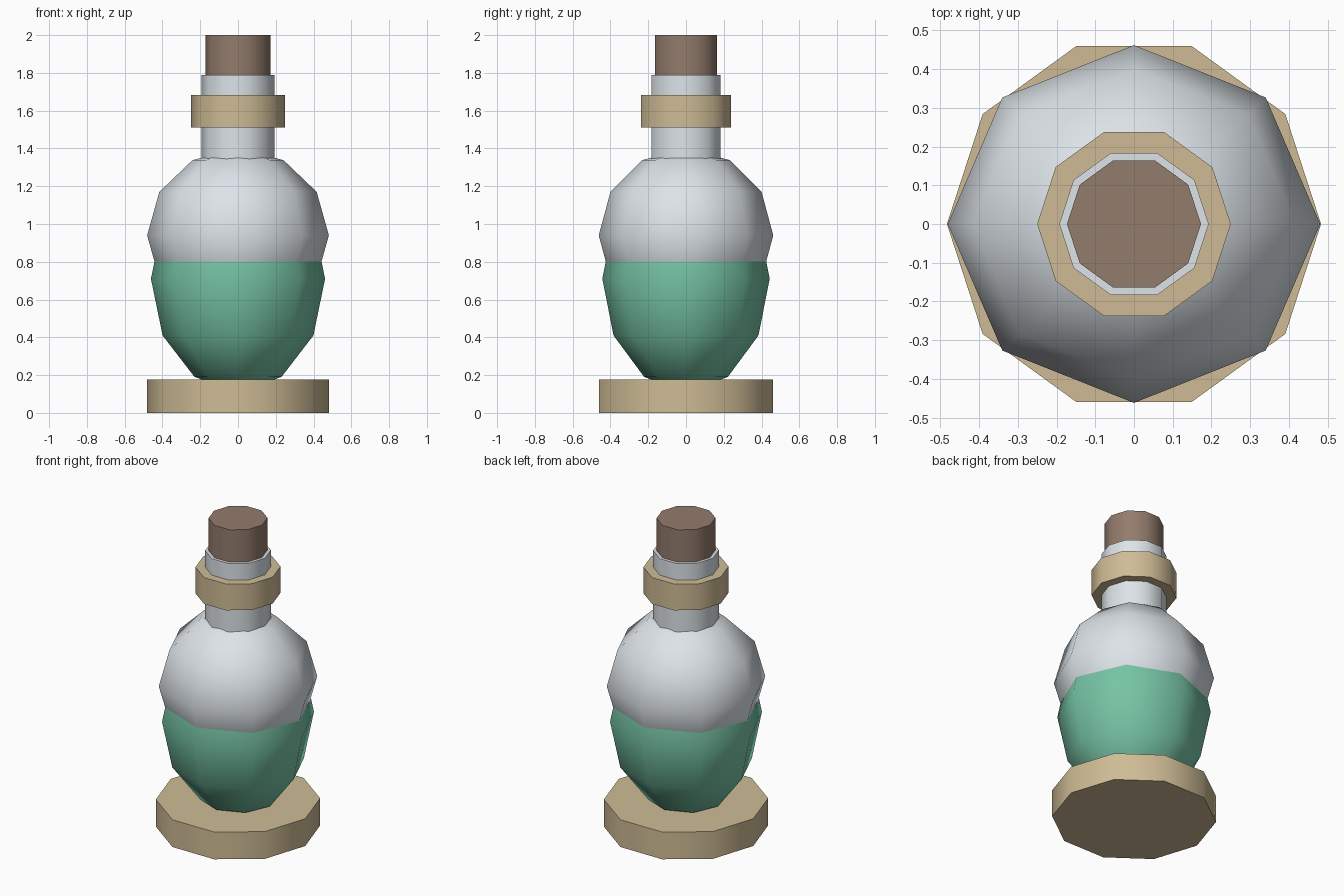
import bpy
import math

if "Cube" in bpy.data.objects:
    bpy.data.objects.remove(bpy.data.objects["Cube"])


def material(name, rgb):
    mat = bpy.data.materials.new(name)
    mat.diffuse_color = (*rgb, 1)
    mat.use_nodes = True
    mat.node_tree.nodes["Principled BSDF"].inputs["Base Color"].default_value = mat.diffuse_color
    return mat


GLASS = material("glass", (0.72, 0.77, 0.81))
LIQUID = material("green_liquid", (0.18, 0.55, 0.37))
BRASS = material("pale_brass", (0.62, 0.50, 0.30))
CORK = material("cork", (0.29, 0.20, 0.15))


def disc(name, radius, z0, z1, mat):
    """Ten-sided cylinder with a corner on the x axis."""
    bpy.ops.mesh.primitive_cylinder_add(
        vertices=10, radius=radius, depth=z1 - z0,
        location=(0, 0, (z0 + z1) / 2), rotation=(0, 0, math.pi / 2))
    bpy.ops.object.transform_apply(location=False, rotation=True, scale=False)
    finish(name, mat)


def bulb(name, rx, ry, rz, z, mat):
    """Coarse eight-sided ellipsoid."""
    bpy.ops.mesh.primitive_uv_sphere_add(
        segments=8, ring_count=6, radius=1, location=(0, 0, z))
    bpy.context.object.scale = (rx, ry, rz)
    bpy.ops.object.transform_apply(location=False, rotation=False, scale=True)
    finish(name, mat)


def finish(name, mat):
    obj = bpy.context.object
    obj.name = name
    obj.data.materials.append(mat)
    bpy.ops.object.shade_smooth_by_angle(angle=math.radians(60))


# Foot
disc("base", 0.483, 0.0, 0.177, BRASS)
# Two overlapping bulbs that meet at the liquid level
bulb("liquid_bulb", 0.461, 0.443, 0.60, 0.71, LIQUID)
bulb("glass_bulb", 0.481, 0.462, 0.46, 0.94, GLASS)
# Neck, collar and stopper
disc("neck", 0.193, 1.27, 1.79, GLASS)
disc("neck_collar", 0.25, 1.512, 1.683, BRASS)
disc("cork_stopper", 0.173, 1.70, 2.0, CORK)
